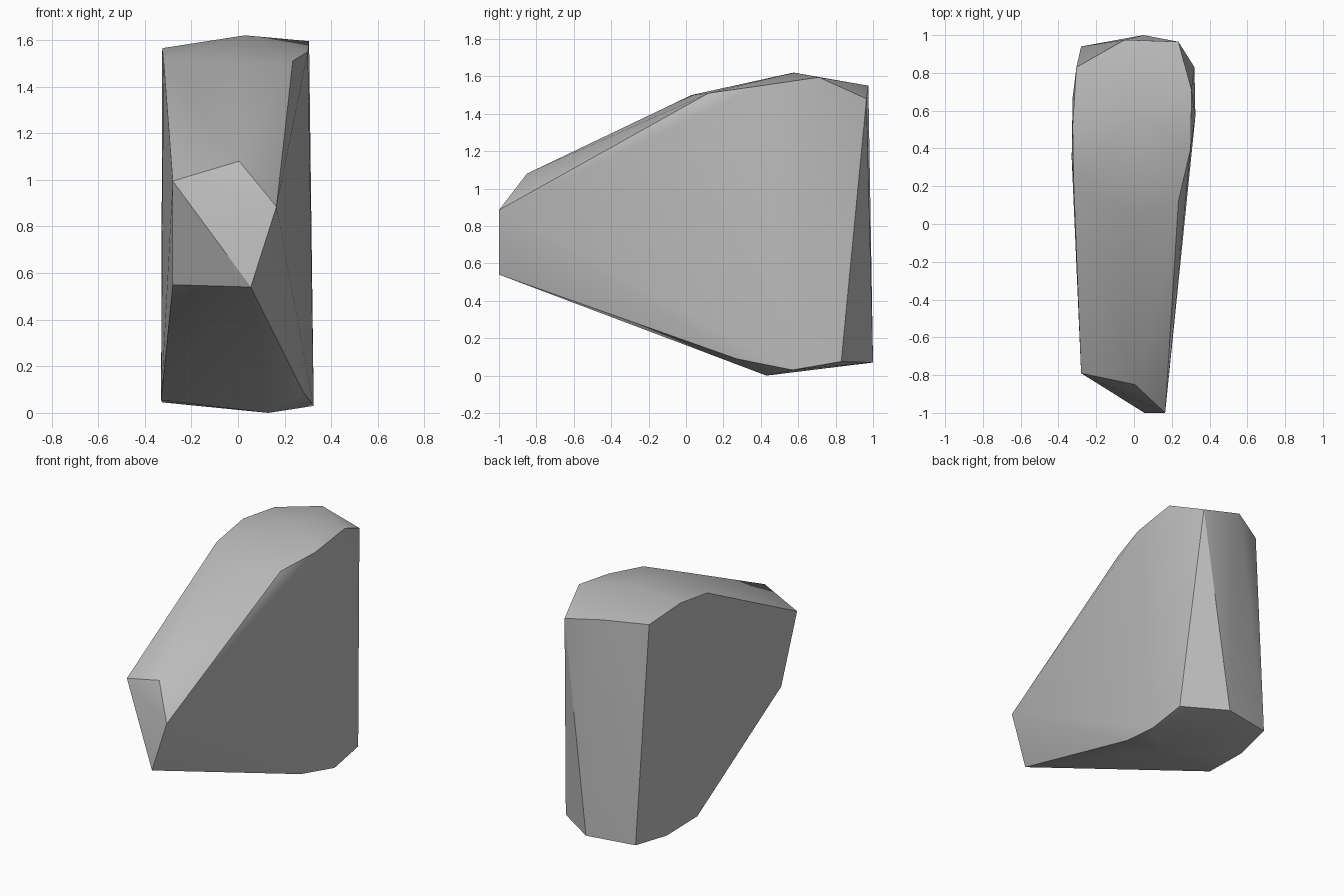
import bpy
import bmesh
import math
from mathutils import Vector

# Remove only the default cube
default_cube = bpy.data.objects.get("Cube")
if default_cube:
    bpy.data.objects.remove(default_cube, do_unlink=True)


def make_material(name, colour):
    material = bpy.data.materials.new(name)
    material.use_nodes = True
    material.diffuse_color = colour
    shader = next(n for n in material.node_tree.nodes if n.type == "BSDF_PRINCIPLED")
    shader.inputs["Base Color"].default_value = colour
    return material


def make_hull(name, outlines, material, sharp_angle):
    """Wrap a convex skin around the corner outlines and shade it."""
    mesh = bpy.data.meshes.new(name)
    bm = bmesh.new()
    for outline in outlines:
        for corner in outline:
            bm.verts.new(Vector(corner))
    hull = bmesh.ops.convex_hull(bm, input=bm.verts[:])
    unused = {g for g in hull["geom_interior"] if isinstance(g, bmesh.types.BMVert)}
    bmesh.ops.delete(bm, geom=list(unused), context="VERTS")
    bmesh.ops.recalc_face_normals(bm, faces=bm.faces[:])
    bm.to_mesh(mesh)
    bm.free()

    mesh.materials.append(material)
    obj = bpy.data.objects.new(name, mesh)
    bpy.context.scene.collection.objects.link(obj)
    bpy.ops.object.select_all(action="DESELECT")
    obj.select_set(True)
    bpy.context.view_layer.objects.active = obj
    bpy.ops.object.shade_smooth_by_angle(angle=sharp_angle)
    return obj


# Corners around the broad +x side, from the nose over the top to the bottom
left_outline = [
    (0.165, -1, 0.885), (0.235, 0.12, 1.51), (0.3, 0.4, 1.55),
    (0.305, 0.71, 1.595), (0.235, 0.965, 1.48), (0.32, 0.83, 0.075),
    (0.325, 0.57, 0.03), (0.28, 0.27, 0.09), (0.055, -1, 0.54),
]

# Corners around the broad -x side, in the same order
right_outline = [
    (-0.28, -0.79, 0.995), (-0.32, 0.23, 1.52), (-0.325, 0.52, 1.565),
    (-0.305, 0.83, 1.53), (-0.28, 0.94, 0.07), (-0.325, 0.67, 0.045),
    (-0.33, 0.35, 0.055), (-0.28, -0.62, 0.55),
]

# Corners along the middle: crest, back edge and underside
crest = [(0.005, -0.85, 1.08), (0, 0.03, 1.5), (0.03, 0.575, 1.62),
         (-0.05, 0.975, 1.55)]
underside = [(0.05, 1, 0.07), (0.13, 0.43, 0)]

stone_grey = make_material("stone_grey", (0.5, 0.5, 0.5, 1))
make_hull("rock", [left_outline, right_outline, crest, underside],
          stone_grey, math.radians(30))
